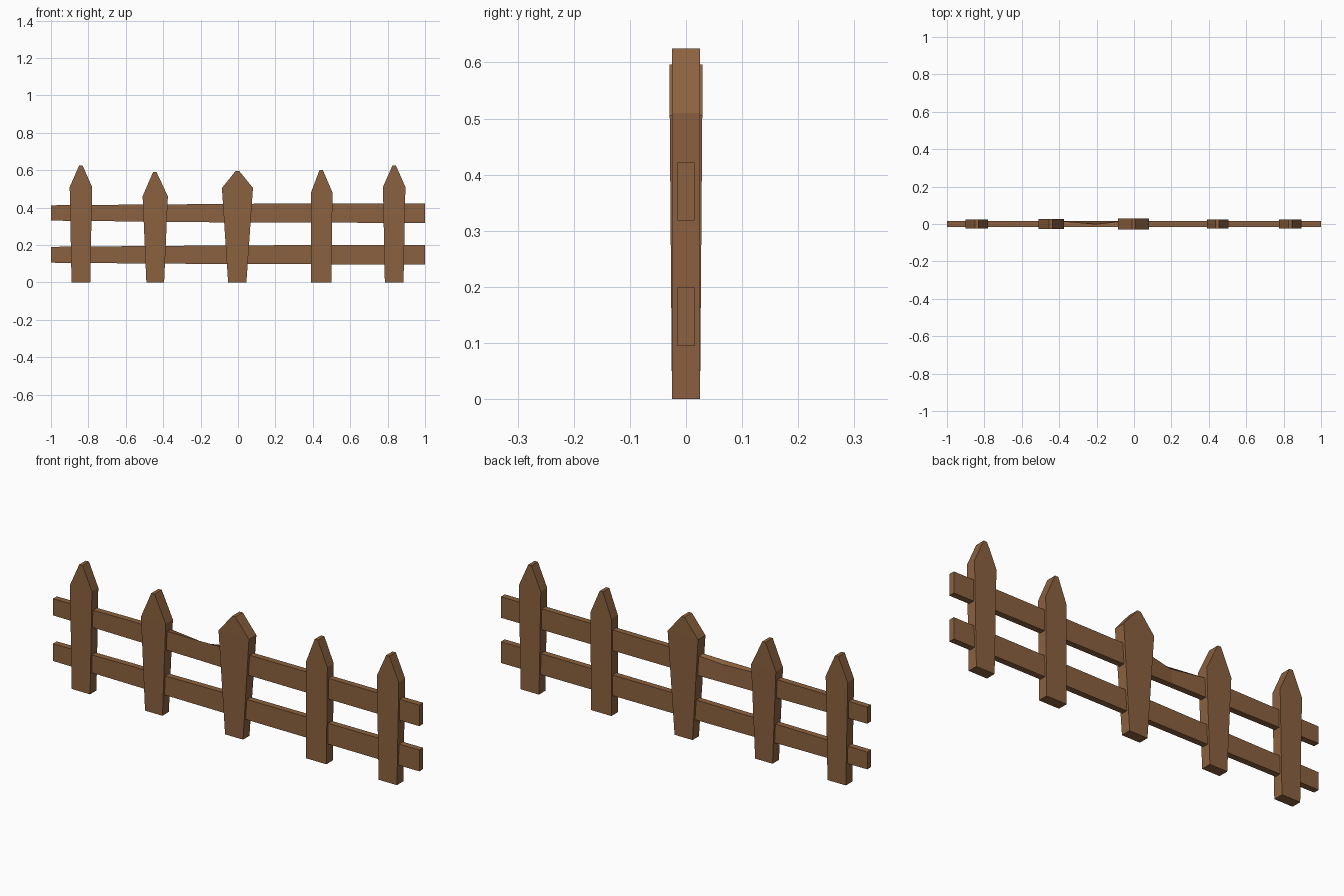
import bpy
import bmesh

cube = bpy.data.objects.get("Cube")
if cube:
    bpy.data.objects.remove(cube, do_unlink=True)

wood = bpy.data.materials.new("brown_wood")
wood.use_nodes = True
color = (0.26, 0.12, 0.05, 1)
wood.diffuse_color = color
bsdf = wood.node_tree.nodes["Principled BSDF"]
bsdf.inputs["Base Color"].default_value = color
bsdf.inputs["Roughness"].default_value = 0.9


def loft(name, rings):
    """Skin a row of four-cornered rings and cap both ends."""
    bm = bmesh.new()
    loops = [[bm.verts.new(p) for p in ring] for ring in rings]
    for a, b in zip(loops, loops[1:]):
        for i in range(4):
            j = (i + 1) % 4
            bm.faces.new((a[i], a[j], b[j], b[i]))
    bm.faces.new(loops[0][::-1])
    bm.faces.new(loops[-1])
    bmesh.ops.recalc_face_normals(bm, faces=bm.faces)
    mesh = bpy.data.meshes.new(name)
    bm.to_mesh(mesh)
    bm.free()
    mesh.materials.append(wood)
    obj = bpy.data.objects.new(name, mesh)
    bpy.context.collection.objects.link(obj)
    return obj


def picket(name, foot, shoulder, shoulder_z, tip_x, tip_z, depth):
    """Tapered board with a blunt pointed top."""
    levels = [(foot, 0, 0.025), (shoulder, shoulder_z, depth),
              ((tip_x - 0.009, tip_x + 0.009), tip_z, depth)]
    loft(name, [[(l, -d, z), (r, -d, z), (r, d, z), (l, d, z)]
                for (l, r), z, d in levels])


def rail(name, sections):
    """Board along x; chip pulls the back upper edge forward and down."""
    d = 0.015
    loft(name, [[(x, -d, lo), (x, d, lo), (x, d - chip, hi - chip), (x, -d, hi)]
                for x, lo, hi, chip in sections])


# Pickets, from the right end to the left end
picket("right_end_picket", (-0.89, -0.79), (-0.90, -0.78), 0.51, -0.84, 0.625, 0.025)
picket("right_inner_picket", (-0.49, -0.395), (-0.51, -0.375), 0.46, -0.445, 0.59, 0.028)
picket("middle_picket", (-0.053, 0.045), (-0.086, 0.08), 0.505, -0.003, 0.596, 0.029)
picket("left_inner_picket", (0.39, 0.50), (0.39, 0.505), 0.48, 0.445, 0.60, 0.025)
picket("left_end_picket", (0.785, 0.885), (0.775, 0.895), 0.51, 0.835, 0.625, 0.025)

# Slightly uneven rails
rail("upper_rail", [(-1, 0.33, 0.412, 0), (-0.38, 0.324, 0.417, 0),
                    (-0.2, 0.322, 0.418, 0.016), (-0.06, 0.32, 0.42, 0),
                    (1, 0.318, 0.422, 0)])
rail("lower_rail", [(-1, 0.105, 0.19, 0), (-0.38, 0.1, 0.195, 0),
                    (0, 0.098, 0.198, 0), (1, 0.095, 0.2, 0)])
